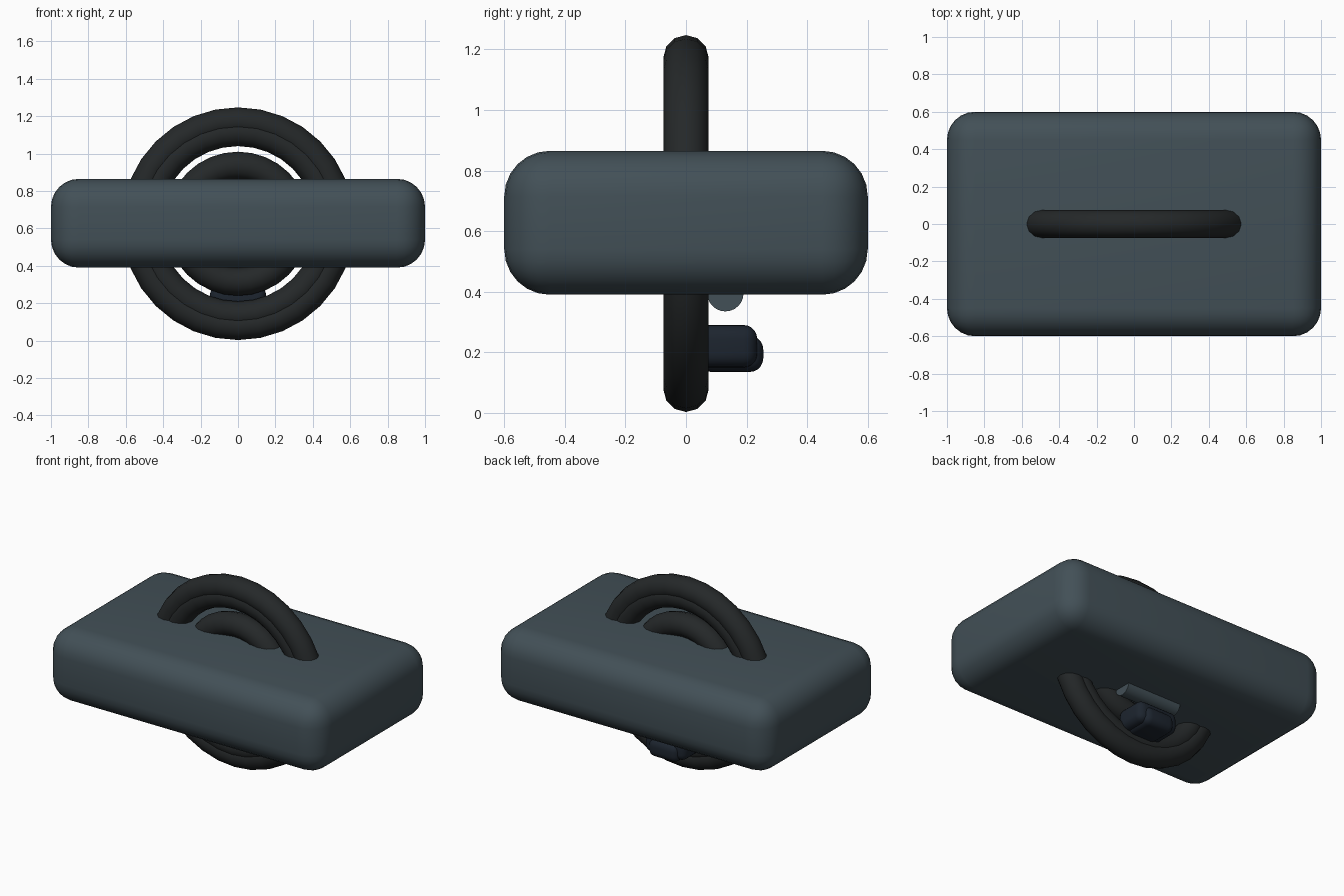
import bpy, math

if "Cube" in bpy.data.objects:
    bpy.data.objects.remove(bpy.data.objects["Cube"])

def material(name, rgb):
    m = bpy.data.materials.new(name)
    m.diffuse_color = (*rgb, 1)
    m.use_nodes = True
    m.node_tree.nodes["Principled BSDF"].inputs["Base Color"].default_value = m.diffuse_color
    return m

SLATE = material("slate", (0.055, 0.08, 0.095))
BLACK = material("black", (0.018, 0.021, 0.022))
NAVY = material("navy", (0.012, 0.018, 0.028))
CENTRE_Z = 0.625

def finish(name, mat):
    o = bpy.context.object
    o.name = name
    o.data.materials.append(mat)
    bpy.ops.object.shade_smooth_by_angle(angle=math.radians(40))
    return o

def rounded_box(name, lo, hi, radius, mat, segments=5):
    mid = [(a + b) / 2 for a, b in zip(lo, hi)]
    bpy.ops.mesh.primitive_cube_add(size=1, location=mid)
    o = bpy.context.object
    o.scale = [b - a for a, b in zip(lo, hi)]
    bpy.ops.object.transform_apply(location=False, rotation=False, scale=True)
    bev = o.modifiers.new("round", 'BEVEL')
    bev.width, bev.segments = radius, segments
    bpy.ops.object.modifier_apply(modifier="round")
    return finish(name, mat)

def ring(name, major, minor):
    bpy.ops.mesh.primitive_torus_add(
        major_radius=major, minor_radius=minor, major_segments=32, minor_segments=12,
        location=(0, 0, CENTRE_Z), rotation=(math.pi / 2, 0, 0))
    return finish(name, BLACK)

# Main rounded block
rounded_box("body", (-1, -0.6, 0.39), (1, 0.6, 0.865), 0.15, SLATE, 6)

# Concentric upright rings
ring("outer_ring", 0.547, 0.075)
ring("middle_ring", 0.49, 0.075)
ring("inner_ring", 0.31, 0.075)

# Small bar under the block, behind the rings
bpy.ops.mesh.primitive_cylinder_add(vertices=24, radius=0.06, depth=0.4,
                                    location=(0, 0.13, 0.395),
                                    rotation=(0, math.pi / 2, 0))
finish("bar", SLATE)

# Latch on the back of the rings
rounded_box("latch_base", (-0.15, 0.02, 0.15), (0.15, 0.235, 0.29), 0.045, NAVY)
rounded_box("latch_pad", (-0.11, 0.04, 0.135), (0.11, 0.255, 0.255), 0.045, NAVY)
